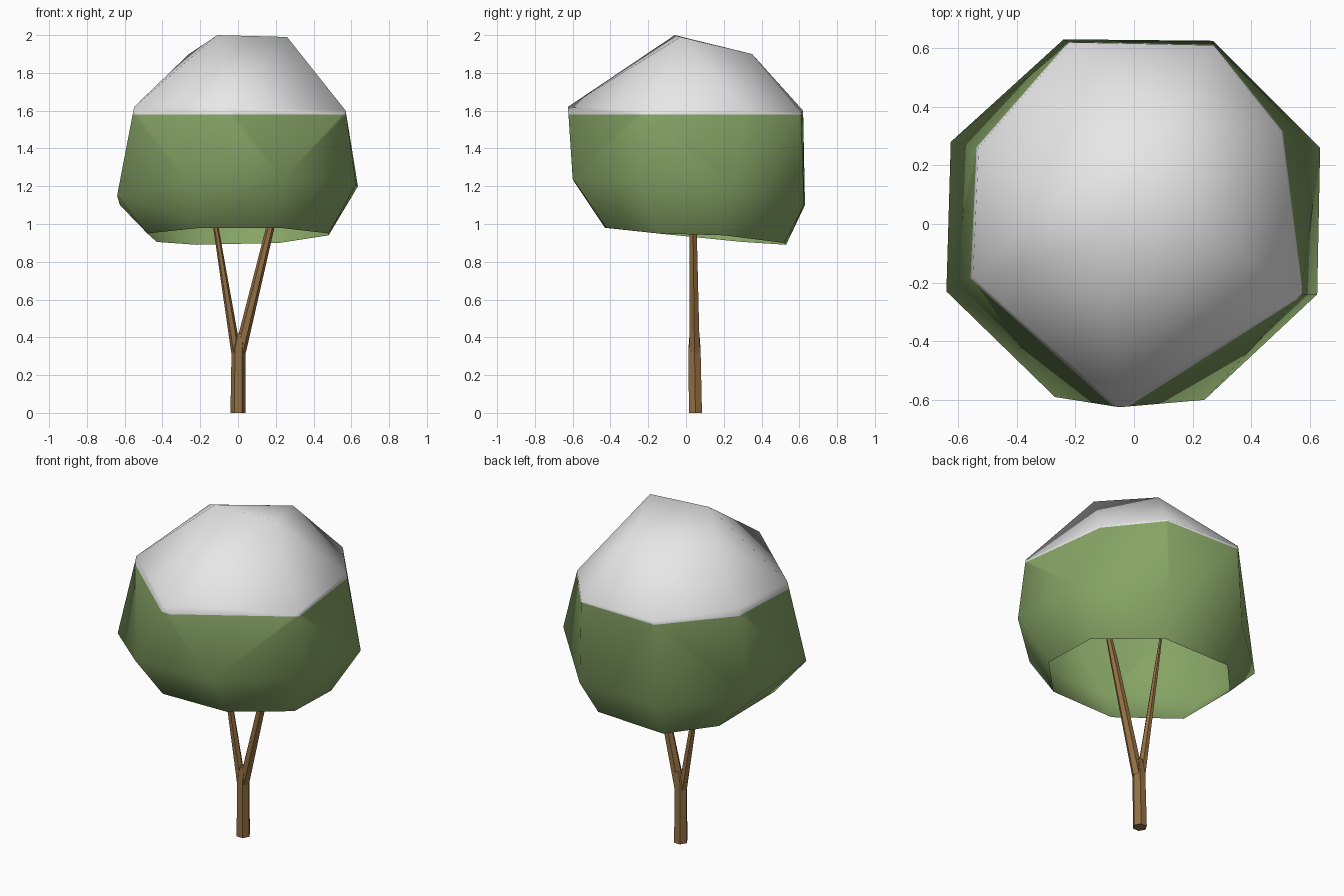
import bpy, bmesh, math
from mathutils import Vector

if "Cube" in bpy.data.objects:
    bpy.data.objects.remove(bpy.data.objects["Cube"])


def material(name, rgb):
    m = bpy.data.materials.new(name)
    m.diffuse_color = (*rgb, 1)
    m.use_nodes = True
    m.node_tree.nodes["Principled BSDF"].inputs["Base Color"].default_value = m.diffuse_color
    return m


leaf = material("leaf_green", (0.24, 0.37, 0.13))
snow = material("snow_white", (0.80, 0.80, 0.80))
bark = material("bark_brown", (0.29, 0.16, 0.055))


def finish(bm, name, mats, angle):
    mesh = bpy.data.meshes.new(name)
    bm.to_mesh(mesh)
    bm.free()
    for m in mats:
        mesh.materials.append(m)
    ob = bpy.data.objects.new(name, mesh)
    bpy.context.collection.objects.link(ob)
    bpy.ops.object.select_all(action='DESELECT')
    ob.select_set(True)
    bpy.context.view_layer.objects.active = ob
    bpy.ops.object.shade_smooth_by_angle(angle=math.radians(angle))
    return ob


# Crown: faceted hull through a few rings, left open at the bottom
rim = [(-.22, .53, .89), (.22, .52, .90), (.48, .20, .94), (.48, -.15, .95),
       (.22, -.42, .98), (-.20, -.43, .98), (-.48, -.15, .95), (-.43, .30, .905)]
belly = [(-.24, .63, 1.10), (.27, .625, 1.10), (.635, .26, 1.20), (.625, -.24, 1.21),
         (.24, -.60, 1.24), (-.27, -.59, 1.22), (-.64, -.23, 1.15), (-.625, .28, 1.10)]
shoulder = [(-.22, .62, 1.60), (.27, .61, 1.59), (.50, .32, 1.60), (.57, -.24, 1.60),
            (-.05, -.625, 1.62), (-.55, -.18, 1.62), (-.53, .26, 1.62)]
peak = [(-.11, -.06, 2.0), (.26, -.03, 1.99), (-.26, .10, 1.90), (.12, .35, 1.90)]

bm = bmesh.new()
rim_verts = {bm.verts.new(p) for p in rim}
for p in belly + shoulder + peak:
    bm.verts.new(p)
bmesh.ops.convex_hull(bm, input=bm.verts[:])
bottom = [f for f in bm.faces if all(v in rim_verts for v in f.verts)]
bmesh.ops.delete(bm, geom=bottom, context='FACES')
loose = [v for v in bm.verts if not v.link_faces]
bmesh.ops.delete(bm, geom=loose, context='VERTS')

# Snow cap: everything above the snow line
SNOW_LINE = 1.58
bmesh.ops.bisect_plane(bm, geom=bm.verts[:] + bm.edges[:] + bm.faces[:],
                       plane_co=(0, 0, SNOW_LINE), plane_no=(0, 0, 1))
for f in bm.faces:
    f.material_index = int(f.calc_center_median().z > SNOW_LINE)
finish(bm, "crown", [leaf, snow], 50)


# Trunk and branches: tapered six-sided tubes with level rings
def tube(name, path, sides=6):
    bm = bmesh.new()
    rings = []
    for x, y, z, r in path:
        rings.append([bm.verts.new((x + r * math.cos(2 * math.pi * i / sides),
                                    y + r * math.sin(2 * math.pi * i / sides), z))
                      for i in range(sides)])
    for a, b in zip(rings, rings[1:]):
        for i in range(sides):
            j = (i + 1) % sides
            bm.faces.new((a[i], a[j], b[j], b[i]))
    bm.faces.new(rings[0][::-1])
    bm.faces.new(rings[-1])
    return finish(bm, name, [bark], 30)


tube("trunk", [(0, .05, 0, .040), (.003, .045, .34, .037), (.015, .045, .42, .030)])
tube("right_branch", [(.010, .045, .32, .032), (.175, .037, 1.0, .022), (.24, .035, 1.25, .012)])
tube("left_branch", [(-.010, .045, .32, .026), (-.120, .037, 1.0, .014), (-.16, .035, 1.25, .008)])
